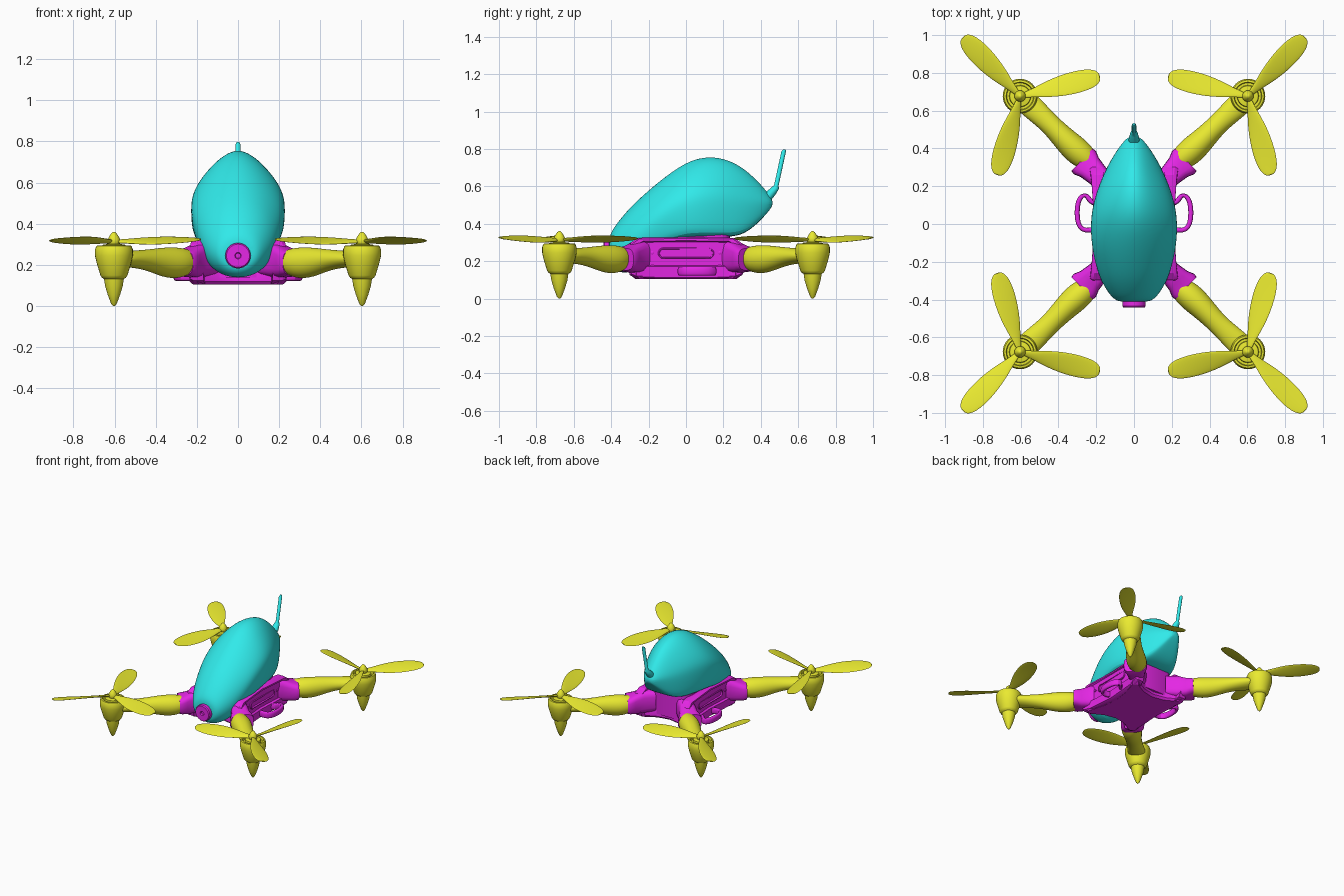
import bpy, bmesh
from math import sin, cos, pi, radians
from mathutils import Vector

if "Cube" in bpy.data.objects:
    bpy.data.objects.remove(bpy.data.objects["Cube"])


def material(name, rgb):
    m = bpy.data.materials.new(name)
    m.diffuse_color = (*rgb, 1)
    m.use_nodes = True
    m.node_tree.nodes["Principled BSDF"].inputs["Base Color"].default_value = m.diffuse_color
    return m


YELLOW = material("yellow", (0.82, 0.82, 0.03))
MAGENTA = material("magenta", (0.78, 0.02, 0.78))
CYAN = material("cyan", (0.03, 0.82, 0.82))


def loft(name, parts, mat, mirror="", subsurf=0, angle=40):
    """Skin lists of rings; each part is a list of equally long rings."""
    bm = bmesh.new()
    for rings in parts:
        vs = [[bm.verts.new(p) for p in r] for r in rings]
        n = len(vs[0])
        for a, b in zip(vs, vs[1:]):
            for i in range(n):
                bm.faces.new((a[i], a[(i + 1) % n], b[(i + 1) % n], b[i]))
        bm.faces.new(vs[0][::-1])
        bm.faces.new(vs[-1])
    bmesh.ops.recalc_face_normals(bm, faces=bm.faces)
    me = bpy.data.meshes.new(name)
    bm.to_mesh(me)
    bm.free()
    me.materials.append(mat)
    ob = bpy.data.objects.new(name, me)
    bpy.context.collection.objects.link(ob)
    bpy.ops.object.select_all(action="DESELECT")
    bpy.context.view_layer.objects.active = ob
    ob.select_set(True)
    bpy.ops.object.shade_smooth_by_angle(angle=radians(angle))
    if subsurf:
        s = ob.modifiers.new("smooth", "SUBSURF")
        s.levels = s.render_levels = subsurf
    if mirror:
        m = ob.modifiers.new("mirror", "MIRROR")
        m.use_axis = ("x" in mirror, "y" in mirror, False)
        m.use_mirror_merge = False
    return ob


def ring(c, side, up, a, b, n=16, power=1.0):
    """Superellipse round c, half sizes a along side and b along up."""
    c, side, up = Vector(c), Vector(side).normalized(), Vector(up).normalized()
    out = []
    for i in range(n):
        x, y = cos(2 * pi * i / n), sin(2 * pi * i / n)
        x = abs(x) ** power * (1 if x > 0 else -1)
        y = abs(y) ** power * (1 if y > 0 else -1)
        out.append(c + side * a * x + up * b * y)
    return out


X, Y, Z = Vector((1, 0, 0)), Vector((0, 1, 0)), Vector((0, 0, 1))

# body shell: y, half width, bottom, top, roundness of the section
stations = [
    (-0.412, 0.065, 0.205, 0.31, 1), (-0.405, 0.10, 0.17, 0.35, 1),
    (-0.37, 0.135, 0.14, 0.405, 1), (-0.30, 0.178, 0.13, 0.49, 0.9),
    (-0.22, 0.205, 0.19, 0.565, 0.6), (-0.12, 0.225, 0.29, 0.65, 0.2),
    (0.00, 0.23, 0.33, 0.735, 0), (0.10, 0.217, 0.33, 0.765, 0),
    (0.20, 0.187, 0.33, 0.757, 0), (0.29, 0.148, 0.335, 0.715, 0),
    (0.36, 0.11, 0.38, 0.655, 0.1), (0.42, 0.07, 0.44, 0.59, 0.3),
    (0.465, 0.03, 0.495, 0.53, 0.6)]
section = [(0, 1), (.25, .96), (.5, .87), (.77, .72), (.96, .56), (1.01, .42),
           (1, .2), (.95, .03), (.75, 0), (0, 0)]
rings = []
for y, w, zb, zt, k in stations:
    half = []
    for i, (u, v) in enumerate(section):
        t = pi * i / (len(section) - 1)
        u = u * (1 - k) + sin(t) * k
        v = v * (1 - k) + (0.5 + 0.5 * cos(t)) * k
        half.append(Vector((u * w, y, zb + v * (zt - zb))))
    rings.append(half + [Vector((-p.x, p.y, p.z)) for p in half[-2:0:-1]])
loft("body_shell", [rings], CYAN, subsurf=2)

# antenna with its boot
path = [(0.425, .53, .028), (0.45, .56, .028), (0.478, .592, .02), (0.483, .605, .012),
        (0.522, .785, .012), (0.528, .797, .006)]
loft("antenna", [[ring((0, y, z), X, (0, .98, -.2), r, r) for y, z, r in path]], CYAN)

# camera lens in the nose
lens = [(-.36, .062), (-.435, .062), (-.442, .056), (-.442, .016), (-.43, .012)]
loft("camera_lens", [[ring((0, y, .245), X, Z, r, r, 32) for y, r in lens]], MAGENTA)

# frame floor with concave edges
quarter = [(.18, 0), (.195, .12), (.235, .265), (.2, .29), (.1, .235), (0, .215)]
outline = quarter + [(-x, y) for x, y in quarter[-2::-1]]
outline += [(-x, -y) for x, y in quarter[1:]] + [(x, -y) for x, y in quarter[-2:0:-1]]
loft("frame_floor", [[[Vector((x * s, y * s, z)) for x, y in outline]
     for s, z in ((.93, .105), (1, .12), (1, .165), (.96, .18))]], MAGENTA, angle=30)
loft("frame_core", [[ring((0, 0, z), X, Y, .17, .235, 24, .3)
     for z in (.14, .345)]], MAGENTA)

# frame side panels, recessed, with a long slot and two screws
panel = [(-.31, .16), (-.30, .125), (-.26, .107), (0, .105), (.26, .107), (.30, .125),
         (.317, .16), (.317, .26), (.30, .295), (.26, .325), (0, .33), (-.26, .325),
         (-.295, .30), (-.31, .26)]


def panel_ring(x, sy, sz, dz=0.0):
    return [Vector((x + .3 * (y * sy) ** 2, y * sy, .22 + (z - .22) * sz + dz))
            for y, z in panel]


loft("side_panel", [[panel_ring(.14, 1, 1), panel_ring(.19, 1, 1), panel_ring(.208, .97, .93),
     panel_ring(.21, .88, .62, .022), panel_ring(.195, .86, .56, .022)]], MAGENTA, "x", angle=30)


def pill(x, yc, zc, half, r):
    pts = []
    for i in range(24):
        a = 2 * pi * (i + .5) / 24
        pts.append(Vector((x, yc + r * cos(a) + (half if cos(a) > 0 else -half), zc + r * sin(a))))
    return pts


slot = [(.18, .03), (.212, .03), (.215, .027), (.215, .022), (.2, .02)]
screws = [[pill(x, y, .245, 0, r) for x, r in ((.18, .009), (.215, .009), (.217, .006))]
          for y in (-.18, .18)]
loft("panel_slot", [[pill(x, 0, .243, .12, r) for x, r in slot]] + screws, MAGENTA, "x")

# horn-shaped sockets at the frame corners
across = Vector((.69, -.725, 0))
horn = [(.13, .20, .06, .15, .31), (.19, .255, .06, .14, .31), (.235, .30, .07, .14, .285),
        (.26, .325, .085, .145, .275), (.275, .34, .082, .15, .27)]
loft("arm_socket", [[ring((x, y, (a + b) / 2), across, Z, w, (b - a) / 2, 20, .6)
     for x, y, w, a, b in horn]], MAGENTA, "xy", angle=50)

# loop handles on both sides
loop = [(.19, -.02), (.23, -.035), (.275, -.032), (.297, 0), (.303, .06), (.297, .12),
        (.275, .152), (.25, .155), (.235, .12), (.19, .10)]
rings = []
for i, (x, y) in enumerate(loop):
    a, b = loop[max(i - 1, 0)], loop[min(i + 1, len(loop) - 1)]
    rings.append(ring((x, y, .147), (b[1] - a[1], a[0] - b[0], 0), Z, .014, .025, 12, .7))
loft("side_handle", [rings], MAGENTA, "x", subsurf=1)

# arms
arm = [(.215, .31, .03, .19, .25), (.225, .32, .052, .165, .27), (.285, .372, .077, .13, .288),
       (.36, .44, .067, .137, .287), (.44, .525, .054, .175, .275),
       (.52, .60, .062, .187, .27), (.60, .675, .07, .195, .262)]
loft("arm", [[ring((x, y, (a + b) / 2), across, Z, w, (b - a) / 2)
     for x, y, w, a, b in arm]], YELLOW, "xy", subsurf=2)

# motor pods with pointed feet
CX, CY = .603, .677
pod = [(.004, .0), (.014, .012), (.03, .055), (.043, .098), (.048, .132), (.058, .138),
       (.066, .15), (.084, .21), (.092, .245), (.092, .275), (.085, .293), (.074, .295),
       (.07, .275), (.058, .275), (.055, .298), (.03, .302), (.012, .303)]
loft("motor_pod", [[ring((CX, CY, z), X, Y, r, r, 32) for r, z in pod]], YELLOW, "xy")

# propellers: hub and three twisted blades
hub = [(.022, .295), (.03, .305), (.03, .325), (.022, .34), (.012, .355), (.004, .361)]
loft("propeller_hub", [[ring((CX, CY, z), X, Y, r, r, 20) for r, z in hub]], YELLOW, "xy")
blade = [(.01, .016, 24), (.06, .022, 24), (.12, .04, 22), (.19, .056, 20), (.27, .064, 17),
         (.34, .062, 14), (.39, .053, 12), (.42, .038, 10), (.436, .018, 10)]
blades = []
for k in range(3):
    a = radians(46 + 120 * k)
    d, s = Vector((cos(a), sin(a), 0)), Vector((-sin(a), cos(a), 0))
    rings = []
    for r, w, pitch in blade:
        p = radians(pitch)
        side, up = s * cos(p) + Z * sin(p), Z * cos(p) - s * sin(p)
        c = Vector((CX, CY, .314 + .02 * r)) + d * r
        rings.append(ring(c, side, up, w, .009 - .012 * r, 12))
    blades.append(rings)
loft("propeller_blades", blades, YELLOW, "xy", subsurf=1, angle=60)
